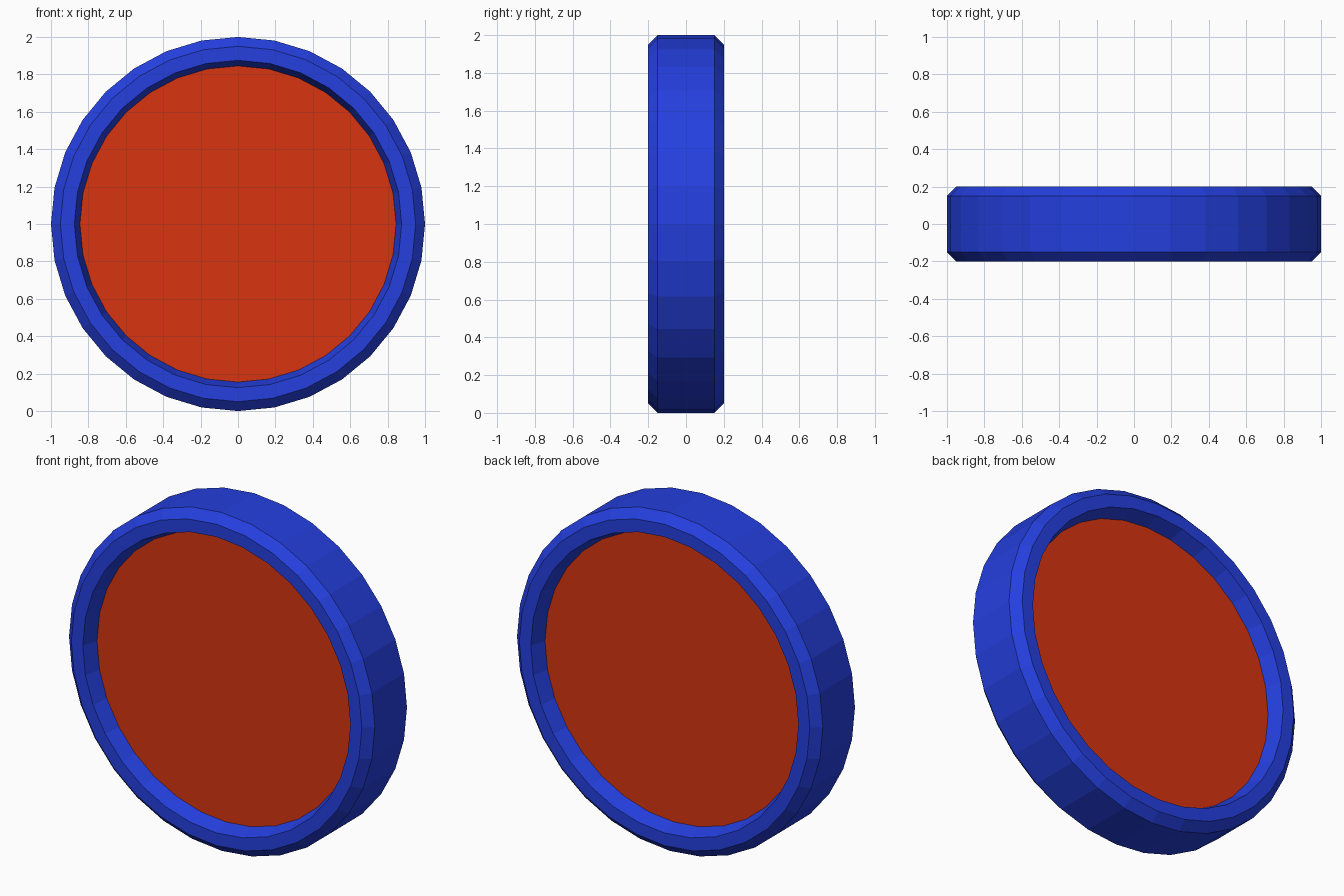
import bpy
import bmesh
import math
from mathutils import Matrix, Vector

SIDES = 32
CENTRE = Vector((0, 0, 1))

cube = bpy.data.objects.get("Cube")
if cube:
    bpy.data.objects.remove(cube, do_unlink=True)


def make_material(name, rgb):
    mat = bpy.data.materials.new(name)
    mat.use_nodes = True
    colour = (*rgb, 1)
    mat.diffuse_color = colour
    mat.node_tree.nodes["Principled BSDF"].inputs["Base Color"].default_value = colour
    return mat


def finish(bm, name, mat):
    bmesh.ops.recalc_face_normals(bm, faces=bm.faces)
    mesh = bpy.data.meshes.new(name)
    bm.to_mesh(mesh)
    bm.free()
    mesh.materials.append(mat)
    obj = bpy.data.objects.new(name, mesh)
    bpy.context.collection.objects.link(obj)
    return obj


blue = make_material("rim blue", (0.018, 0.05, 0.74))
red = make_material("panel red orange", (0.69, 0.036, 0.005))

# Chamfered rim: half profile (radius, depth), mirrored and spun round the y axis
half = [(0.845, 0.11), (0.875, 0.2), (0.95, 0.2), (1.0, 0.15)]
profile = half + [(r, -y) for r, y in reversed(half)]
bm = bmesh.new()
verts = [bm.verts.new((r, y, CENTRE.z)) for r, y in profile]
edges = [bm.edges.new((v, verts[(i + 1) % len(verts)])) for i, v in enumerate(verts)]
bmesh.ops.spin(bm, geom=verts + edges, cent=CENTRE, axis=(0, 1, 0),
               angle=math.tau, steps=SIDES, use_merge=True)
bmesh.ops.remove_doubles(bm, verts=bm.verts, dist=0.0001)
finish(bm, "rim", blue)

# Recessed panel seen from both sides
bm = bmesh.new()
bmesh.ops.create_cone(bm, cap_ends=True, segments=SIDES, radius1=0.845,
                      radius2=0.845, depth=0.22,
                      matrix=Matrix.Translation(CENTRE) @ Matrix.Rotation(math.pi / 2, 4, "X"))
finish(bm, "panel", red)
